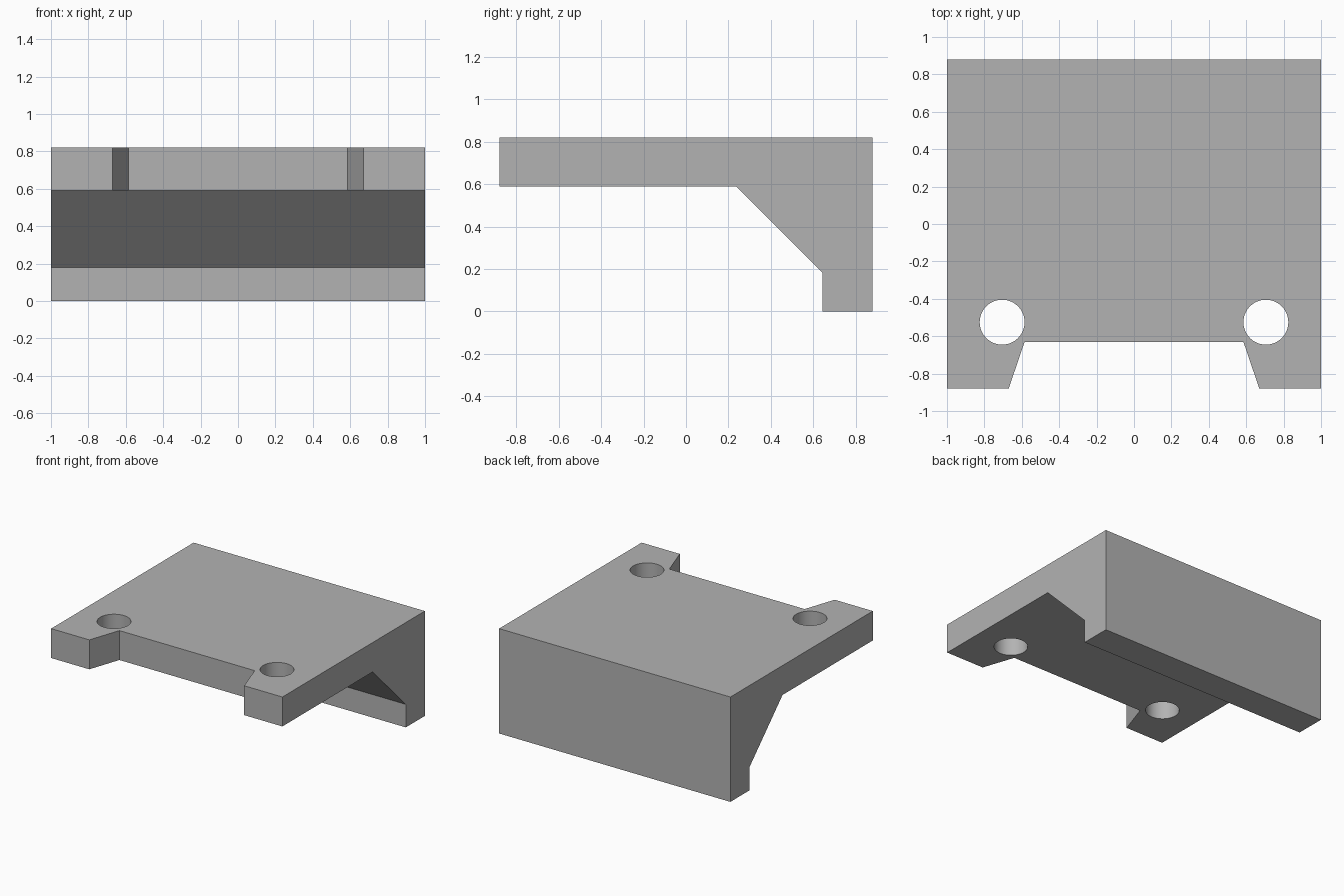
import bpy
import bmesh
from mathutils import Vector

cube = bpy.data.objects.get("Cube")
if cube:
    bpy.data.objects.remove(cube, do_unlink=True)

grey = bpy.data.materials.new("matte grey")
grey.use_nodes = True
colour = (0.45, 0.45, 0.45, 1)
grey.diffuse_color = colour
grey.node_tree.nodes["Principled BSDF"].inputs["Base Color"].default_value = colour


def prism(name, points, offset):
    """Extrude a closed outline along the offset vector."""
    bm = bmesh.new()
    face = bm.faces.new([bm.verts.new(p) for p in points])
    result = bmesh.ops.extrude_face_region(bm, geom=[face])
    moved = [v for v in result["geom"] if isinstance(v, bmesh.types.BMVert)]
    bmesh.ops.translate(bm, verts=moved, vec=Vector(offset))
    bmesh.ops.recalc_face_normals(bm, faces=bm.faces)
    mesh = bpy.data.meshes.new(name)
    bm.to_mesh(mesh)
    bm.free()
    mesh.materials.append(grey)
    obj = bpy.data.objects.new(name, mesh)
    bpy.context.collection.objects.link(obj)
    return obj


# Bracket body: top plate, sloped gusset and rear wall in one side profile
BACK, TOP, UNDER = 0.88, 0.82, 0.59
profile = [(-BACK, TOP), (-BACK, UNDER), (0.235, UNDER), (0.645, 0.18),
           (0.645, 0), (BACK, 0), (BACK, TOP)]
bracket = prism("bracket", [(-1, y, z) for y, z in profile], (2, 0, 0))

# Front notch with flared sides, carried past the front edge
inner, mouth, depth, over = 0.585, 0.67, -0.63, 0.1
flare = (mouth - inner) / (BACK + depth)
far = mouth + flare * over
notch = [(-inner, depth), (inner, depth), (far, -BACK - over), (-far, -BACK - over)]
cutters = [prism("notch_cutter", [(x, y, 0.4) for x, y in notch], (0, 0, 0.6))]

# Screw holes through both front corners
for side, label in ((-1, "right"), (1, "left")):
    bpy.ops.mesh.primitive_cylinder_add(vertices=64, radius=0.12, depth=0.6,
                                        location=(side * 0.705, -0.525, 0.7))
    hole = bpy.context.object
    hole.name = label + "_hole_cutter"
    hole.data.materials.append(grey)
    cutters.append(hole)

# Cut the openings, then discard the cutters
bpy.ops.object.select_all(action="DESELECT")
bpy.context.view_layer.objects.active = bracket
bracket.select_set(True)
for cutter in cutters:
    cutter.hide_render = True
    cut = bracket.modifiers.new(cutter.name, "BOOLEAN")
    cut.operation = "DIFFERENCE"
    cut.solver = "EXACT"
    cut.object = cutter
    bpy.ops.object.modifier_apply(modifier=cut.name)
    bpy.data.objects.remove(cutter, do_unlink=True)

# Round hole walls, crisp edges elsewhere
bpy.ops.object.shade_smooth_by_angle()
